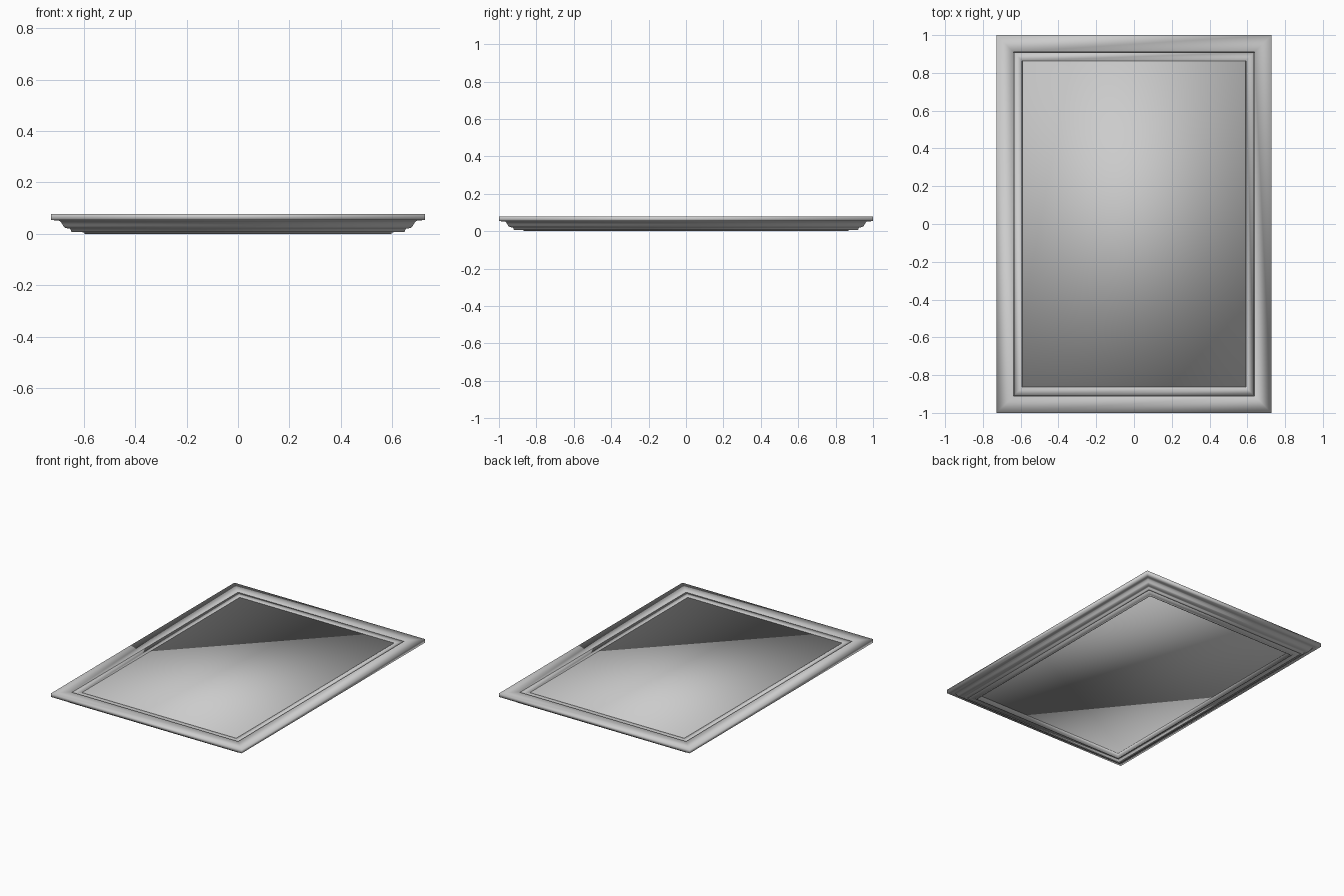
import bpy, bmesh

if "Cube" in bpy.data.objects:
    bpy.data.objects.remove(bpy.data.objects["Cube"])

HALF_X, HALF_Y = 0.728, 1.0


def new_object(name, bm):
    bmesh.ops.recalc_face_normals(bm, faces=bm.faces)
    for face in bm.faces:
        face.smooth = True
    mesh = bpy.data.meshes.new(name)
    bm.to_mesh(mesh)
    bm.free()
    obj = bpy.data.objects.new(name, mesh)
    bpy.context.collection.objects.link(obj)
    return obj


def rectangle(bm, inset, z):
    x, y = HALF_X - inset, HALF_Y - inset
    return [bm.verts.new((sx * x, sy * y, z))
            for sx, sy in ((-1, -1), (1, -1), (1, 1), (-1, 1))]


def bridge(bm, a, b):
    for i in range(4):
        j = (i + 1) % 4
        bm.faces.new((a[i], a[j], b[j], b[i]))


def rectangular_ring(name, profile):
    """Sweep a closed (inset, height) profile around the rectangle."""
    bm = bmesh.new()
    rings = [rectangle(bm, inset, z) for inset, z in profile]
    for a, b in zip(rings, rings[1:] + rings[:1]):
        bridge(bm, a, b)
    return new_object(name, bm)


# Outer moulding: rim, flat top, stepped and curved underside
rectangular_ring("frame_moulding", [
    (0.000, 0.054), (0.000, 0.078), (0.090, 0.078), (0.092, 0.007),
    (0.080, 0.007), (0.077, 0.017), (0.074, 0.020), (0.066, 0.021),
    (0.055, 0.024), (0.048, 0.030), (0.045, 0.038), (0.039, 0.046),
    (0.034, 0.051), (0.025, 0.052),
])

# Inner liner with a lip sloping down to the lowest edge
rectangular_ring("inner_liner", [
    (0.092, 0.008), (0.092, 0.072), (0.136, 0.070),
    (0.138, 0.000), (0.132, 0.000), (0.130, 0.006),
])

# Smooth-shaded slab held in the frame
bm = bmesh.new()
low, high = rectangle(bm, 0.137, 0.036), rectangle(bm, 0.137, 0.066)
bm.faces.new(low)
bm.faces.new(high)
bridge(bm, low, high)
new_object("panel", bm)
